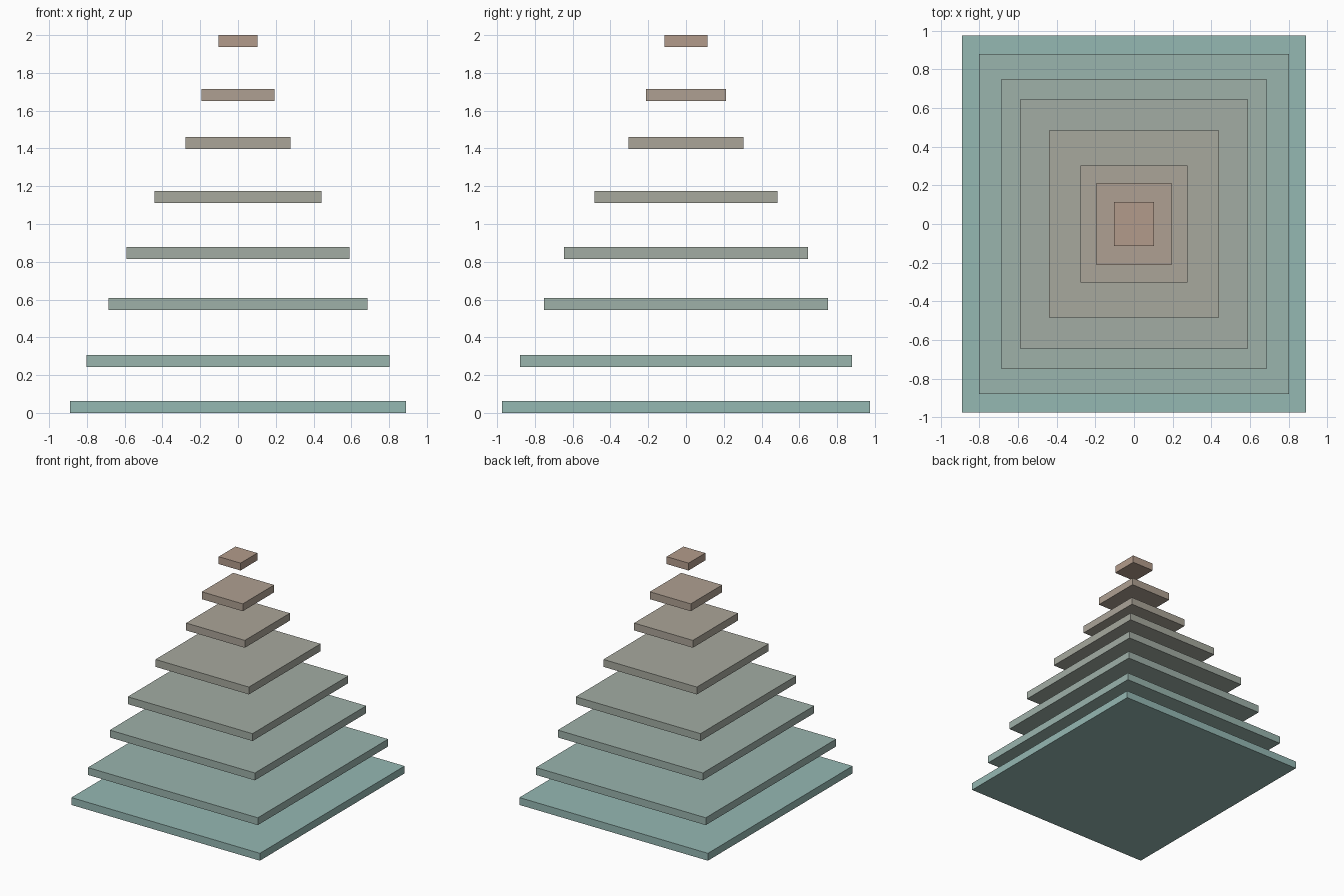
import bpy

if "Cube" in bpy.data.objects:
    bpy.data.objects.remove(bpy.data.objects["Cube"])

THICK = 0.063
DEPTH_RATIO = 1.096
# (half width in x, underside height) of each floating slab, bottom to top
TIERS = [(0.890, 0.0), (0.802, 0.243), (0.685, 0.545), (0.589, 0.815),
         (0.441, 1.111), (0.277, 1.397), (0.193, 1.651), (0.103, 1.937)]
LOW_COLOR = (0.30, 0.48, 0.45)    # teal base
HIGH_COLOR = (0.45, 0.33, 0.26)   # clay tip


def slab(name, half, z, color):
    bpy.ops.mesh.primitive_cube_add(size=1, location=(0, 0, z + THICK / 2))
    ob = bpy.context.object
    ob.name = name
    ob.scale = (2 * half, 2 * half * DEPTH_RATIO, THICK)
    bpy.ops.object.transform_apply(location=False, rotation=False, scale=True)
    mat = bpy.data.materials.new(name + "_color")
    mat.diffuse_color = (*color, 1)
    mat.use_nodes = True
    mat.node_tree.nodes["Principled BSDF"].inputs["Base Color"].default_value = mat.diffuse_color
    ob.data.materials.append(mat)


# Stepped pyramid of separate slabs, fading from teal to clay
for i, (half, z) in enumerate(TIERS):
    t = i / (len(TIERS) - 1)
    color = [a + (b - a) * t for a, b in zip(LOW_COLOR, HIGH_COLOR)]
    slab(f"pyramid_slab_{i + 1}", half, z, color)
